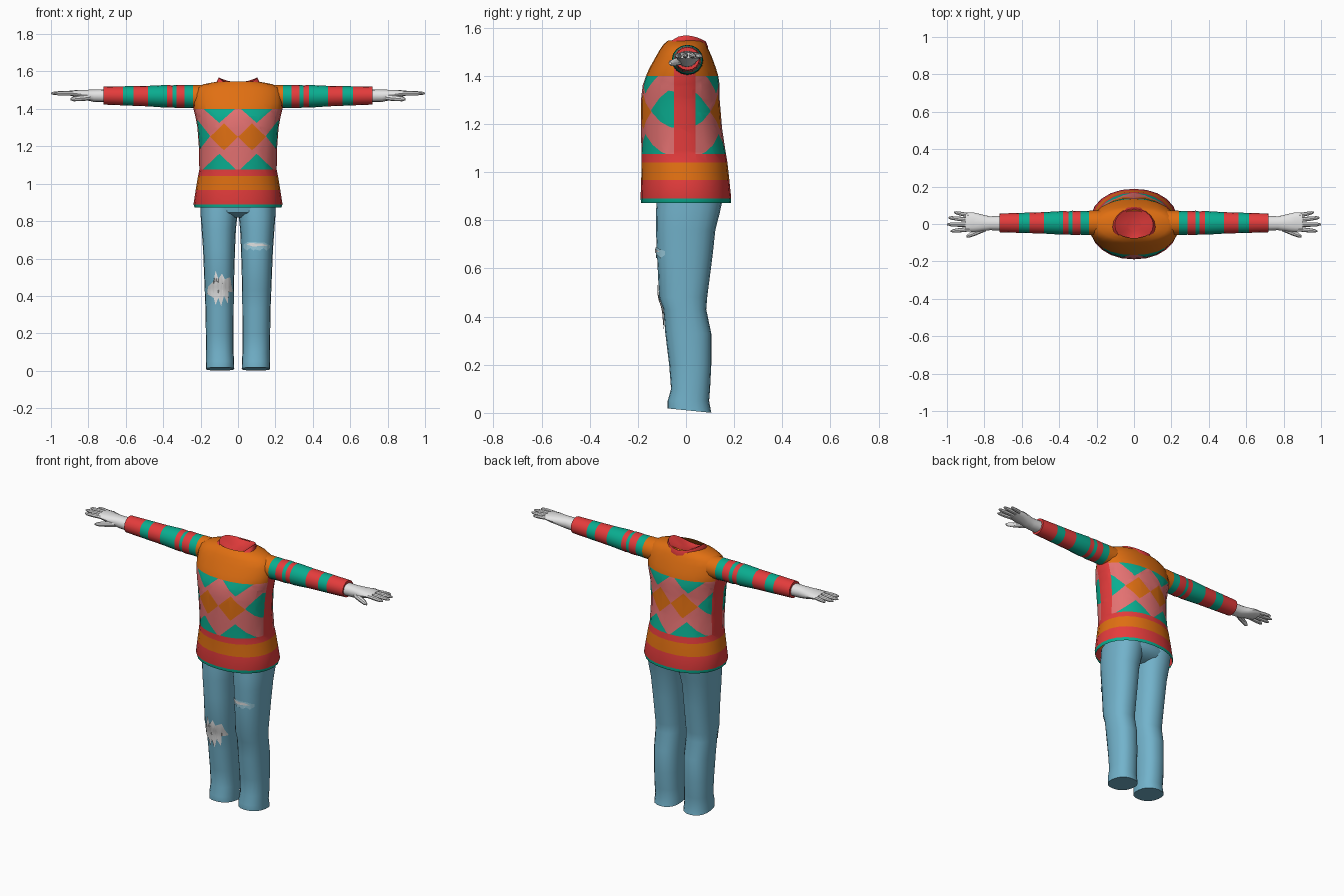
import bpy, bmesh, math
from mathutils import Vector
from mathutils.bvhtree import BVHTree

if "Cube" in bpy.data.objects:
    bpy.data.objects.remove(bpy.data.objects["Cube"])

COLOURS = {
    "red": (0.78, 0.045, 0.045), "orange": (0.75, 0.16, 0.006), "teal": (0.003, 0.42, 0.28),
    "pink": (0.77, 0.165, 0.165), "denim": (0.17, 0.45, 0.60),
    "pale_denim": (0.33, 0.62, 0.75), "skin_grey": (0.78, 0.78, 0.78),
}
MATS = {}
for key, rgb in COLOURS.items():
    MATS[key] = bpy.data.materials.new(key)
    MATS[key].diffuse_color = (*rgb, 1)
ORDER = list(COLOURS)


def ring(c, r1, r2, axis="z", n=24, p=2.0):
    """Superellipse loop around a z or x axis."""
    pts = []
    for i in range(n):
        a = 2 * math.pi * i / n
        u, v = [math.copysign(abs(t) ** (2 / p), t) if abs(t) > 1e-6 else 0.0
                for t in (math.cos(a), math.sin(a))]
        off = (u * r1, v * r2, 0) if axis == "z" else (0, u * r1, v * r2)
        pts.append(Vector(c) + Vector(off))
    return pts


def loft(rings, cap0=False, cap1=False):
    bm = bmesh.new()
    loops = [[bm.verts.new(p) for p in r] for r in rings]
    n = len(loops[0])
    for a, b in zip(loops, loops[1:]):
        for i in range(n):
            j = (i + 1) % n
            bm.faces.new((a[i], a[j], b[j], b[i]))
    if cap0:
        bm.faces.new(loops[0][::-1])
    if cap1:
        bm.faces.new(loops[-1])
    bmesh.ops.recalc_face_normals(bm, faces=bm.faces)
    return bm


def finish(bm, name, colour, mirror=False):
    """colour is a material name or a rule taking the face centre."""
    rule = colour if callable(colour) else (lambda c: colour)
    names = [rule(f.calc_center_median()) for f in bm.faces]
    used = [k for k in ORDER if k in names]
    for f, k in zip(bm.faces, names):
        f.material_index = used.index(k)
    me = bpy.data.meshes.new(name)
    bm.to_mesh(me)
    bm.free()
    for k in used:
        me.materials.append(MATS[k])
    ob = bpy.data.objects.new(name, me)
    bpy.context.collection.objects.link(ob)
    if mirror:
        ob.modifiers.new("mirror", "MIRROR").use_mirror_merge = False
    return ob


# Jumper body: z, half width, front y, back y
BODY = [(0.872, 0.232, -0.186, 0.186), (0.89, 0.238, -0.189, 0.188), (0.967, 0.226, -0.186, 0.180),
        (1.04, 0.214, -0.185, 0.172), (1.075, 0.207, -0.185, 0.166), (1.18, 0.208, -0.187, 0.150),
        (1.30, 0.217, -0.187, 0.140), (1.36, 0.228, -0.180, 0.140), (1.40, 0.238, -0.166, 0.134),
        (1.43, 0.240, -0.153, 0.125), (1.48, 0.238, -0.125, 0.107), (1.51, 0.222, -0.108, 0.093),
        (1.532, 0.185, -0.092, 0.082), (1.546, 0.11, -0.075, 0.07)]
bm = loft([ring((0, (f + b) / 2, z), w, (b - f) / 2, p=2.15) for z, w, f, b in BODY])

# Knitted diamonds: centre x, centre z, half width, half height, colour
DIAMONDS = [(0.075, 1.25, 0.075, 0.072, "orange"), (0.215, 1.255, 0.066, 0.085, "teal"),
            (0.10, 1.40, 0.085, 0.075, "teal"), (0.10, 1.075, 0.090, 0.085, "teal")]


def cut(co, no, test):
    faces = [f for f in bm.faces if test(f.calc_center_median())]
    geom = set(faces)
    for f in faces:
        geom.update(f.edges)
        geom.update(f.verts)
    bmesh.ops.bisect_plane(bm, geom=list(geom), dist=1e-5, plane_co=co, plane_no=no)


for y in (-0.05, 0.04):
    cut((0, y, 0), (0, 1, 0), lambda c: 1.075 < c.z < 1.43)
for side in (1, -1):
    for cx, cz, hw, hh, _ in DIAMONDS:
        for sx in (1, -1):
            for sz in (1, -1):
                cut((side * (cx + sx * hw), 0, cz), (side * sx / hw, 0, sz / hh),
                    lambda c: 1.075 < c.z < 1.40 and c.x * side > 0)


def jumper_colour(c):
    if c.z < 0.89:
        return "teal"
    if c.z < 1.075:
        return "orange" if 0.967 < c.z < 1.04 else "red"
    if c.z < 1.43 and -0.05 < c.y < 0.04 and abs(c.x) > 0.1:
        return "red"
    if c.z > 1.40:
        return "orange"
    for cx, cz, hw, hh, k in DIAMONDS:
        if abs(abs(c.x) - cx) / hw + abs(c.z - cz) / hh < 1:
            return k
    return "pink"


finish(bm, "jumper_body", jumper_colour)


# Collar: saddle-shaped band, high at the sides, with a closed neck opening
def collar_ring(rx, front, back, z_side, z_front, z_back):
    pts = ring((0, (front + back) / 2, 0), rx, (back - front) / 2, n=20)
    for i, p in enumerate(pts):
        s = math.sin(2 * math.pi * i / 20)
        p.z = z_side + ((z_front if s < 0 else z_back) - z_side) * s * s
    return pts


finish(loft([collar_ring(0.112, -0.122, 0.09, 1.535, 1.455, 1.51),
             collar_ring(0.115, -0.126, 0.092, 1.545, 1.468, 1.52),
             collar_ring(0.103, -0.092, 0.082, 1.568, 1.512, 1.543),
             collar_ring(0.09, -0.078, 0.07, 1.560, 1.508, 1.538),
             collar_ring(0.04, -0.04, 0.035, 1.528, 1.510, 1.525)], cap1=True), "collar", "red")

# Sleeves: striped tubes with a small fold near the shoulder
STRIPES = [(0.24, "orange"), (0.285, "teal"), (0.33, "red"), (0.35, "teal"), (0.38, "red"),
           (0.48, "teal"), (0.56, "red"), (0.615, "teal"), (0.73, "red")]
rings = []
for x in (0.15, 0.24, 0.285, 0.33, 0.35, 0.38, 0.48, 0.56, 0.615, 0.72):
    t = (x - 0.2) / 0.52
    fold = 0.003 if x in (0.33, 0.38) else 0
    rings.append(ring((x, 0.006, 1.465 + 0.006 * t), 0.066 - 0.016 * t + fold,
                      0.063 - 0.015 * t + fold, "x", 16))
finish(loft(rings, cap1=True), "sleeve", lambda c: next(k for x, k in STRIPES if c.x < x), True)

# Hands: palm with four fingers and a thumb; x, y, z, half width, half thickness
PALM = [(0.70, 0.004, 1.470, 0.040, 0.034), (0.77, 0.004, 1.470, 0.037, 0.033),
        (0.81, 0.006, 1.474, 0.044, 0.028), (0.86, 0.010, 1.481, 0.052, 0.020),
        (0.90, 0.010, 1.484, 0.050, 0.013)]
finish(loft([ring((x, y, z), a, b, "x", 12, 2.3) for x, y, z, a, b in PALM], cap1=True),
       "palm", "skin_grey", True)
DIGITS = [("little_finger", (0.88, 0.046, 1.483), (0.962, 0.062, 1.482), 0.011),
          ("ring_finger", (0.88, 0.022, 1.485), (0.993, 0.034, 1.483), 0.012),
          ("middle_finger", (0.88, -0.004, 1.485), (1.0, -0.002, 1.483), 0.012),
          ("index_finger", (0.88, -0.028, 1.483), (0.980, -0.038, 1.482), 0.012),
          ("thumb", (0.79, -0.022, 1.462), (0.895, -0.066, 1.452), 0.016)]
for name, a, b, r in DIGITS:
    a, b = Vector(a), Vector(b)
    finish(loft([ring(a.lerp(b, t), r * k, r * k, "x", 8)
                 for t, k in ((0, 1), (0.5, 1), (0.85, 0.8), (1, 0.35))], cap1=True),
           name, "skin_grey", True)

# Trouser legs: z, inner x, outer x, front y, back y
LEG = [(0.012, 0.020, 0.172, -0.076, 0.105), (0.05, 0.021, 0.170, -0.076, 0.096),
       (0.10, 0.024, 0.170, -0.062, 0.100), (0.20, 0.024, 0.172, -0.070, 0.105),
       (0.33, 0.023, 0.174, -0.086, 0.105), (0.43, 0.022, 0.178, -0.094, 0.084),
       (0.48, 0.021, 0.180, -0.112, 0.088), (0.65, 0.016, 0.187, -0.120, 0.110),
       (0.76, 0.011, 0.195, -0.125, 0.122), (0.83, 0.003, 0.200, -0.125, 0.140),
       (0.90, 0.000, 0.200, -0.120, 0.155)]
rings = [ring(((i + o) / 2, (f + b) / 2, z), (o - i) / 2, (b - f) / 2, n=20, p=2.3)
         for z, i, o, f, b in LEG]
for p in rings[0]:
    p.z = 0.011 - 0.1 * p.y          # hem drops towards the heel
bm = loft(rings, cap0=True)
leg_tree = BVHTree.FromBMesh(bm)
finish(bm, "trouser_leg", "denim", True)

# Trouser seat joining both legs, tucked under the jumper
SEAT = [(0.82, 0.13, -0.07, 0.08), (0.845, 0.19, -0.115, 0.135),
        (0.88, 0.20, -0.124, 0.153), (1.0, 0.19, -0.12, 0.14)]
finish(loft([ring((0, (f + b) / 2, z), w, (b - f) / 2, p=2.4) for z, w, f, b in SEAT],
            True, True), "trouser_seat", "denim")


# Torn patches: outlines laid onto the front of a leg
def patch(name, outline, colour, side, lift):
    bm = bmesh.new()
    bm.faces.new([bm.verts.new((x, 0, z)) for x, z in outline])
    bmesh.ops.triangulate(bm, faces=bm.faces)
    bmesh.ops.subdivide_edges(bm, edges=bm.edges, cuts=4, use_grid_fill=True)
    for v in bm.verts:
        hit = leg_tree.ray_cast(Vector((v.co.x, -1, v.co.z)), Vector((0, 1, 0)))[0]
        v.co.y = (hit.y if hit else 0) - lift
        v.co.x *= side
    bmesh.ops.triangulate(bm, faces=bm.faces)
    for f in bm.faces:
        f.normal_update()
        if f.normal.y > 0:
            f.normal_flip()
    finish(bm, name, colour)


patch("knee_tear", [(0.165, 0.41), (0.16, 0.45), (0.13, 0.48), (0.12, 0.535), (0.105, 0.49),
                    (0.085, 0.52), (0.07, 0.49), (0.042, 0.50), (0.037, 0.45), (0.028, 0.42),
                    (0.05, 0.42), (0.055, 0.36), (0.075, 0.40), (0.09, 0.345), (0.105, 0.39),
                    (0.12, 0.35), (0.13, 0.39)], "skin_grey", -1, 0.006)
fringe = [(0.03 + 0.0175 * i, 0.642 if i % 2 else 0.656) for i in range(9)]
patch("thigh_fringe", fringe + [(0.17, 0.672), (0.14, 0.686), (0.05, 0.688), (0.03, 0.675)],
      "pale_denim", 1, 0.005)
patch("thigh_tear", [(0.045, 0.674), (0.08, 0.664), (0.12, 0.667), (0.158, 0.668),
                     (0.13, 0.681), (0.06, 0.682)], "skin_grey", 1, 0.008)

# Smooth shading with sharp edges kept
bpy.ops.object.select_all(action="SELECT")
bpy.context.view_layer.objects.active = bpy.data.objects["jumper_body"]
bpy.ops.object.shade_smooth_by_angle(angle=math.radians(40))

for m in bpy.data.materials:
    if m.users and not m.is_grease_pencil:
        m.use_nodes = True
        m.node_tree.nodes["Principled BSDF"].inputs["Base Color"].default_value = m.diffuse_color
